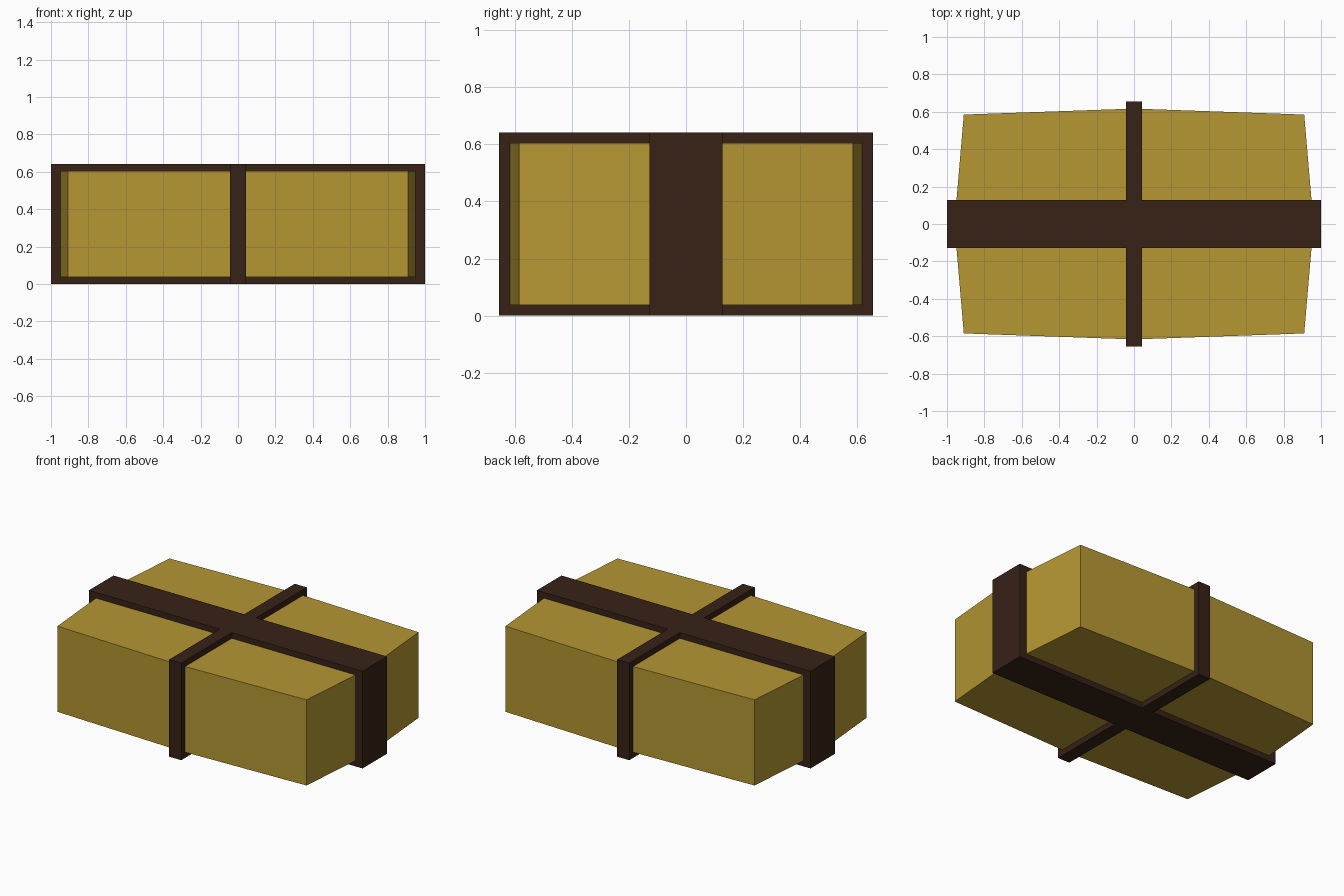
import bpy, bmesh

if "Cube" in bpy.data.objects:
    bpy.data.objects.remove(bpy.data.objects["Cube"])


def material(name, color):
    m = bpy.data.materials.new(name)
    m.diffuse_color = (*color, 1)
    m.use_nodes = True
    m.node_tree.nodes["Principled BSDF"].inputs["Base Color"].default_value = m.diffuse_color
    return m


def prism(name, outline, z0, z1, mat):
    """Extrude a plan outline from z0 up to z1."""
    bm = bmesh.new()
    base = bm.faces.new([bm.verts.new((x, y, z0)) for x, y in outline])
    top = bmesh.ops.extrude_face_region(bm, geom=[base])["geom"]
    bmesh.ops.translate(bm, vec=(0, 0, z1 - z0),
                        verts=[v for v in top if isinstance(v, bmesh.types.BMVert)])
    bmesh.ops.recalc_face_normals(bm, faces=bm.faces)
    mesh = bpy.data.meshes.new(name)
    bm.to_mesh(mesh)
    bm.free()
    mesh.materials.append(mat)
    obj = bpy.data.objects.new(name, mesh)
    bpy.context.collection.objects.link(obj)
    return obj


def rectangle(hx, hy):
    return [(-hx, -hy), (hx, -hy), (hx, hy), (-hx, hy)]


straw = material("straw", (0.46, 0.31, 0.033))
leather = material("dark_strap", (0.038, 0.016, 0.008))

# Bale: eight-sided plan, bulging slightly at the middle of each side
cx, cy, mx, my = 0.91, 0.585, 0.96, 0.617
prism("bale", [(-cx, -cy), (0, -my), (cx, -cy), (mx, 0),
               (cx, cy), (0, my), (-cx, cy), (-mx, 0)], 0.038, 0.604, straw)

# Wide strap along the length, narrow strap across the middle
prism("long_strap", rectangle(1.0, 0.128), 0, 0.642, leather)
prism("cross_strap", rectangle(0.044, 0.655), 0, 0.642, leather)
